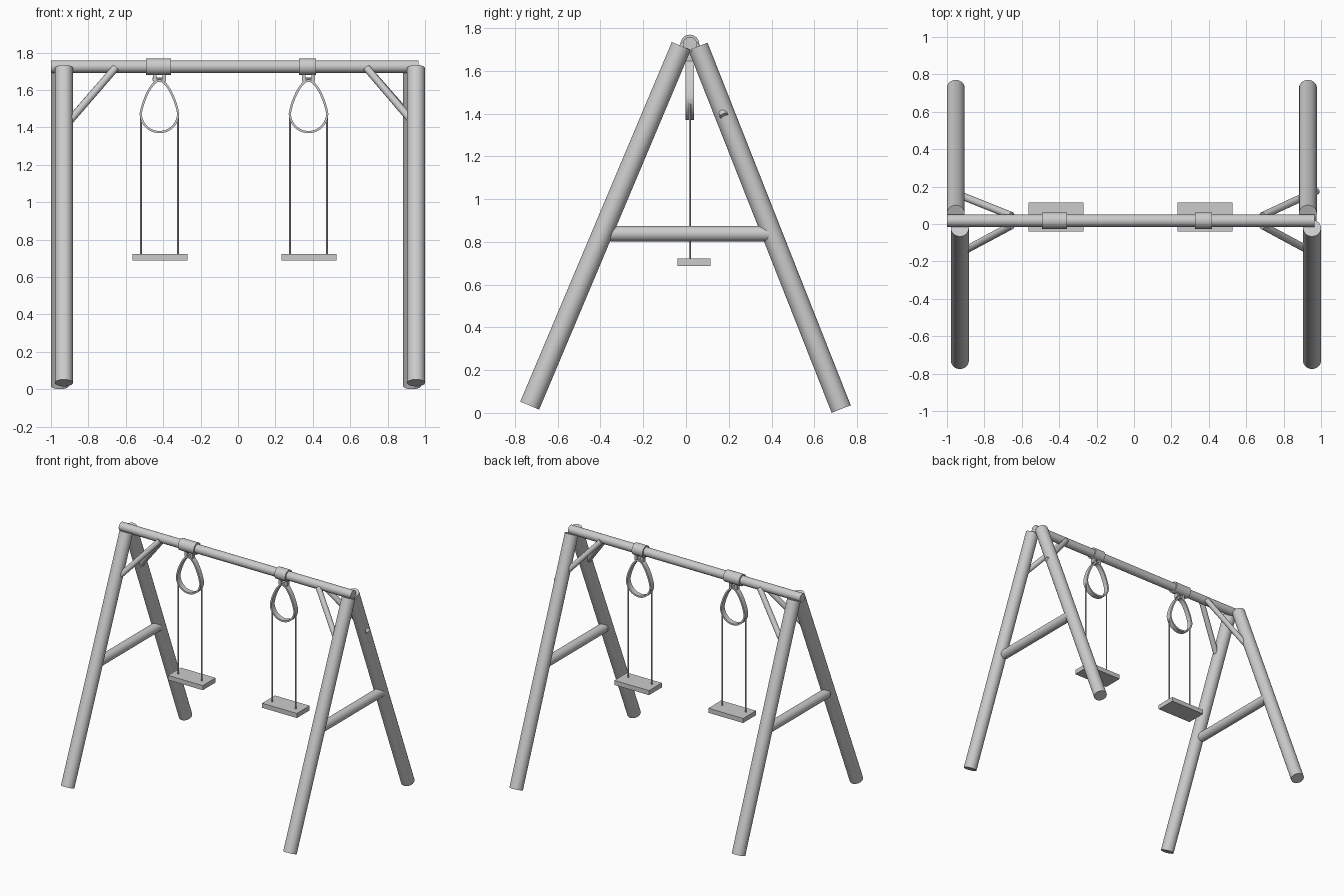
import bpy, bmesh, math
from mathutils import Vector

if "Cube" in bpy.data.objects:
    bpy.data.objects.remove(bpy.data.objects["Cube"])

BEAM_Y, BEAM_Z = 0.018, 1.725


def rod(name, a, b, r, sides=32):
    """Round bar running from point a to point b."""
    a, b = Vector(a), Vector(b)
    d = b - a
    bpy.ops.mesh.primitive_cylinder_add(vertices=sides, radius=r, depth=d.length,
                                        location=(a + b) / 2)
    ob = bpy.context.object
    ob.rotation_euler = d.to_track_quat('Z', 'Y').to_euler()
    ob.name = name
    bpy.ops.object.shade_smooth_by_angle()
    return ob


def box(name, loc, size):
    bpy.ops.mesh.primitive_cube_add(size=1, location=loc)
    ob = bpy.context.object
    ob.name = name
    ob.scale = size
    bpy.ops.object.transform_apply(location=False, rotation=False, scale=True)
    return ob


def teardrop_band(name, cx, n=64, half_width=0.02, half_thick=0.006):
    """Flat strap bent into a closed teardrop."""
    pts = []
    for i in range(n):
        t = 2 * math.pi * i / n
        s, c = math.sin(t), math.cos(t)
        if s > 0:
            pts.append(Vector((0.1 * c * (1 - 0.3 * s), 0, 1.475 + 0.175 * s)))
        else:
            pts.append(Vector((0.1 * c, 0, 1.475 + 0.1 * s)))
    bm = bmesh.new()
    rings = []
    for i, p in enumerate(pts):
        tan = (pts[(i + 1) % n] - pts[i - 1]).normalized()
        out = Vector((tan.z, 0, -tan.x)) * half_thick
        side = Vector((0, half_width, 0))
        base = p + Vector((cx, BEAM_Y, 0))
        rings.append([bm.verts.new(base + o * out + w * side)
                      for o, w in ((1, 1), (1, -1), (-1, -1), (-1, 1))])
    for i in range(n):
        a, b = rings[i], rings[(i + 1) % n]
        for k in range(4):
            bm.faces.new((a[k], a[(k + 1) % 4], b[(k + 1) % 4], b[k]))
    bmesh.ops.recalc_face_normals(bm, faces=bm.faces)
    me = bpy.data.meshes.new(name)
    bm.to_mesh(me)
    bm.free()
    ob = bpy.data.objects.new(name, me)
    bpy.context.collection.objects.link(ob)
    bpy.ops.object.select_all(action='DESELECT')
    ob.select_set(True)
    bpy.context.view_layer.objects.active = ob
    bpy.ops.object.shade_smooth_by_angle()


# Top beam
rod("top_beam", (-1.0, BEAM_Y, BEAM_Z), (0.965, BEAM_Y, BEAM_Z), 0.033)

# A-frame legs and crossbars
for side, fx, bx in (("left", -0.931, -0.953), ("right", 0.952, 0.930)):
    rod(f"front_leg_{side}", (fx, -0.731, 0.034), (fx, -0.022, 1.716), 0.048)
    rod(f"back_leg_{side}", (bx, 0.726, 0.018), (bx, 0.056, 1.714), 0.048)
    mx = (fx + bx) / 2
    rod(f"crossbar_{side}", (mx, -0.352, 0.838), (mx, 0.388, 0.838), 0.036)

# Diagonal braces from beam to legs
for name, a, b in (
        ("front_brace_left", (-0.655, -0.008, 1.718), (-0.93, -0.155, 1.40)),
        ("back_brace_left", (-0.655, 0.044, 1.718), (-0.94, 0.158, 1.39)),
        ("front_brace_right", (0.687, -0.008, 1.718), (0.95, -0.150, 1.41)),
        ("back_brace_right", (0.687, 0.044, 1.718), (0.977, 0.178, 1.388))):
    rod(name, a, b, 0.02, 20)

# Swings: collar, lugs, pin, loop, ropes, seat
for side, cx, c0, c1 in (("left", -0.420, -0.492, -0.358),
                         ("right", 0.377, 0.326, 0.417)):
    rod(f"collar_{side}", (c0, BEAM_Y, BEAM_Z), (c1, BEAM_Y, BEAM_Z), 0.044)
    for s in (-1, 1):
        box(f"lug_{side}", (cx + s * 0.025, BEAM_Y, 1.67), (0.018, 0.03, 0.05))
        x = cx + s * 0.099
        rod(f"rope_{side}", (x, BEAM_Y, 0.71), (x, BEAM_Y, 1.475), 0.005, 12)
    rod(f"lug_pin_{side}", (cx - 0.036, BEAM_Y, 1.658), (cx + 0.036, BEAM_Y, 1.658), 0.008, 12)
    teardrop_band(f"hanger_loop_{side}", cx)
    box(f"seat_{side}", (cx + 0.003, 0.037, 0.705), (0.294, 0.155, 0.035))
